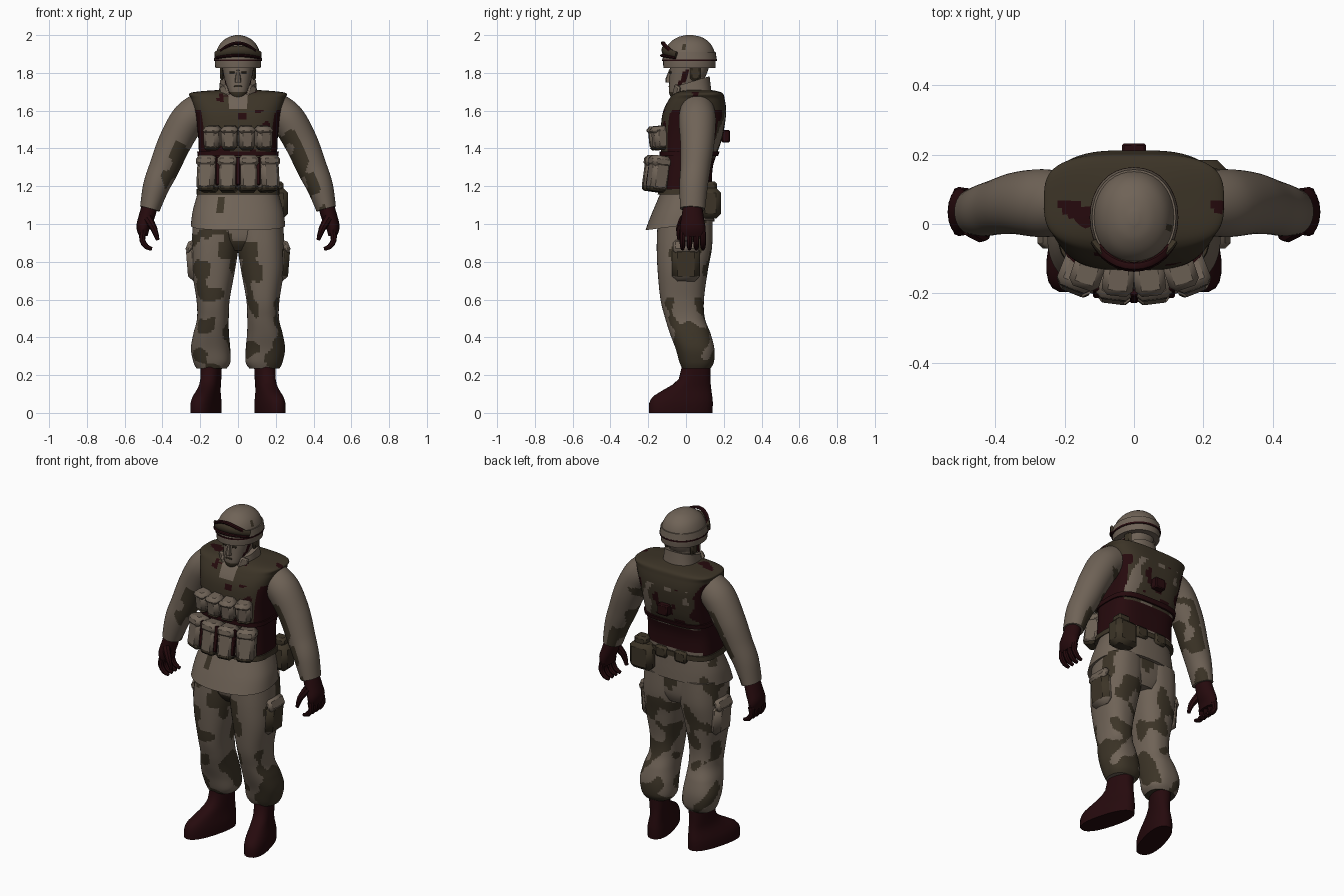
import bpy
import bmesh
import math
from mathutils import Vector, Matrix, noise

if "Cube" in bpy.data.objects:
    bpy.data.objects.remove(bpy.data.objects["Cube"], do_unlink=True)

TAN, OLIVE, MAROON = range(3)
SIDES = (("left", 1), ("right", -1))
parts = []


def make_material(name, rgb):
    mat = bpy.data.materials.new(name)
    mat.use_nodes = True
    mat.diffuse_color = (*rgb, 1)
    mat.node_tree.nodes["Principled BSDF"].inputs["Base Color"].default_value = (*rgb, 1)
    return mat


MATERIALS = [make_material("desert tan", (.16, .125, .095)),
             make_material("dark olive", (.045, .034, .02)),
             make_material("dark maroon", (.019, .003, .004))]


def finish(name, bm, colour):
    """Turn a bmesh into an object; colour is an index or a rule of (centre, normal)."""
    bmesh.ops.recalc_face_normals(bm, faces=bm.faces)
    bm.normal_update()
    for face in bm.faces:
        face.material_index = colour(face.calc_center_median(), face.normal) if callable(colour) else colour
    mesh = bpy.data.meshes.new(name)
    bm.to_mesh(mesh)
    bm.free()
    for mat in MATERIALS:
        mesh.materials.append(mat)
    obj = bpy.data.objects.new(name, mesh)
    bpy.context.collection.objects.link(obj)
    parts.append(obj)


def spline(rows, steps):
    """Catmull-Rom interpolation between rows of numbers."""
    out = []
    for i in range(len(rows) - 1):
        a, b, c, d = (Vector(rows[max(0, min(len(rows) - 1, i + k))]) for k in (-1, 0, 1, 2))
        for j in range(steps):
            t = j / steps
            out.append(b + .5 * t * (c - a + t * (2 * a - 5 * b + 4 * c - d + t * (3 * (b - c) + d - a))))
    return out + [Vector(rows[-1])]


def skin(name, rings, colour, sides, power, transform=None):
    """Skin a list of (centre, u, v) rings."""
    bm = bmesh.new()
    loops = []
    for centre, u, v in rings:
        loop = []
        for k in range(sides):
            a = math.tau * k / sides
            c, s = math.cos(a), math.sin(a)
            c = math.copysign(abs(c) ** (2 / power), c)
            s = math.copysign(abs(s) ** (2 / power), s)
            loop.append(bm.verts.new(centre + u * c + v * s))
        loops.append(loop)
    for low, high in zip(loops, loops[1:]):
        for k in range(sides):
            n = (k + 1) % sides
            bm.faces.new((low[k], low[n], high[n], high[k]))
    bm.faces.new(loops[0])
    bm.faces.new(loops[-1])
    if transform:
        bm.transform(transform)
    finish(name, bm, colour)


def stack(name, rows, colour, sides=24, power=2.4, steps=4, slope=0, mirror=1, transform=None):
    """Upright form from rows of (z, centre x, half width, front y, back y)."""
    rings = []
    for z, x, w, front, back in spline(rows, steps):
        y, d = (front + back) / 2, (back - front) / 2
        rings.append((Vector((x * mirror, y, z + slope * y)), Vector((w, 0, 0)), Vector((0, d, slope * d))))
    skin(name, rings, colour, sides, power, transform)


def tube(name, rows, colour, sides=16, steps=4, mirror=1):
    """Bent limb from rows of (x, y, z, radius, depth radius)."""
    path = spline(rows, steps)
    rings = []
    for i, row in enumerate(path):
        tangent = path[min(i + 1, len(path) - 1)] - path[max(i - 1, 0)]
        t = Vector(tangent[:3])
        t.x *= mirror
        t.normalize()
        u = Vector((0, 1, 0)).cross(t).normalized()
        rings.append((Vector((row[0] * mirror, row[1], row[2])), u * row[3], t.cross(u) * row[4]))
    skin(name, rings, colour, sides, 2)


def block(name, centre, size, colour, turn=0, lean=0, pitch=0, bevel=.012):
    bm = bmesh.new()
    bmesh.ops.create_cube(bm, size=1, matrix=Matrix.Diagonal((*size, 1)))
    bmesh.ops.bevel(bm, geom=bm.edges[:], offset=bevel, segments=1, affect='EDGES')
    bm.transform(Matrix.Translation(centre) @ Matrix.Rotation(turn, 4, 'Z')
                 @ Matrix.Rotation(lean, 4, 'Y') @ Matrix.Rotation(pitch, 4, 'X'))
    finish(name, bm, colour)


# Colour rules
def spots(p, scale=11):
    return noise.noise(Vector((p.x * scale + 3, p.y * scale, p.z * scale * .9 + 7)))


def camo_trousers(p, n):
    crotch = n.y < 0 and abs(p.x) < .1 and .82 < p.z < .91
    limit = .1 if abs(n.x) > .6 else .2
    if p.z < .4:
        limit = .02
    return OLIVE if crotch or spots(p) > limit else TAN


def camo_sleeve(p, n):
    inner = n.x * p.x < 0 and p.z < 1.5
    return OLIVE if inner and spots(p) > .08 else TAN


def camo_light(p, n):
    return OLIVE if n.y > -.2 and spots(p, 13) > .36 else TAN


def jacket_rule(p, n):
    smudge = n.y < 0 and 1.06 < p.z < 1.14 and abs(p.x + .2 - p.z * .12 + .02) < .022
    return OLIVE if smudge else camo_light(p, n)


def vest_rule(p, n):
    s = spots(p)
    if n.y < -.2 and abs(p.x) < (p.z - 1.55) * .4:
        return TAN
    if p.z > 1.6:
        return MAROON if s > .38 else OLIVE
    if abs(n.x) > .7:
        return MAROON
    if n.y > 0:
        if p.z < 1.2:
            return TAN
        if p.z < 1.35 or s > .17:
            return MAROON
        return TAN if s < -.36 else OLIVE
    return MAROON if s > .2 else OLIVE


def face_rule(p, n):
    strap = p.z < 1.82 and abs(p.y + .02 + (1.76 - p.z) * .5) < .014
    return MAROON if strap else OLIVE if p.z < 1.7 else TAN


def collar_rule(p, n):
    return MAROON if p.y < 0 and abs(p.x) < .035 and p.z > 1.65 else TAN


# Boots, trousers and cargo pockets
for side, s in SIDES:
    pivot = Vector((.14 * s, .06, 0))
    splay = Matrix.Translation(pivot) @ Matrix.Rotation(.27 * s, 4, 'Z') @ Matrix.Translation(-pivot)
    stack(side + "_boot", [(0, .145, .066, -.205, .14), (.05, .145, .066, -.205, .143), (.09, .143, .058, -.18, .14),
                           (.13, .14, .05, -.11, .135), (.18, .14, .05, -.04, .13), (.28, .14, .054, -.02, .13)],
          MAROON, steps=2, mirror=s, transform=splay)
    stack(side + "_trouser_leg", [(.235, .14, .08, -.02, .13), (.27, .138, .098, -.035, .148),
                                  (.34, .145, .104, -.055, .15), (.42, .142, .094, -.085, .13),
                                  (.5, .133, .084, -.11, .1), (.6, .132, .088, -.135, .095),
                                  (.75, .13, .113, -.15, .115), (.88, .122, .124, -.155, .138),
                                  (1.02, .117, .12, -.15, .14)],
          camo_trousers, sides=60, steps=12, mirror=s)
    block(side + "_cargo_pocket", (.235 * s, 0, .79), (.07, .15, .19), camo_trousers, lean=.08 * s, bevel=.03)
    block(side + "_pocket_flap", (.252 * s, 0, .88), (.04, .14, .07), TAN, lean=-.4 * s, bevel=.015)
stack("trouser_seat", [(.86, 0, .12, -.1, .11), (.92, 0, .2, -.135, .13), (1.05, 0, .21, -.14, .135)],
      camo_trousers, sides=60, steps=8)

# Jacket hem, vest and belts
stack("jacket_skirt", [(.995, 0, .25, -.215, .15), (1.07, 0, .24, -.185, .147), (1.16, 0, .215, -.145, .14),
                       (1.22, 0, .2, -.12, .12)], jacket_rule, sides=72, steps=8, slope=.13)
stack("vest", [(1.16, 0, .213, -.14, .14), (1.3, 0, .208, -.13, .142), (1.45, 0, .21, -.135, .19),
               (1.58, 0, .228, -.125, .212), (1.66, 0, .248, -.09, .205), (1.695, 0, .248, -.055, .19),
               (1.71, 0, .1, 0, .13)], vest_rule, sides=88, power=3.3, steps=13)
stack("waist_belt", [(1.155, 0, .221, -.15, .148), (1.185, 0, .219, -.147, .148)], OLIVE, sides=32, power=3.3, steps=1)
stack("chest_strap", [(1.36, 0, .215, -.14, .17), (1.385, 0, .216, -.14, .178)], MAROON, sides=32, power=3.3, steps=1)
stack("collar", [(1.62, 0, .11, -.055, .14), (1.7, 0, .1, -.065, .13), (1.745, 0, .096, -.06, .125)],
      collar_rule, sides=40, slope=.3)
for side, s in SIDES:
    block(side + "_collar_point", (.068 * s, -.052, 1.69), (.05, .02, .09), TAN, turn=.6 * s, lean=.35 * s, bevel=.008)

# Two rows of pouches following the curve of the chest
for row, gap, z, y, size, pitch in (("upper", .09, 1.455, -.155, (.085, .085, .12), .1),
                                    ("lower", .106, 1.265, -.175, (.102, .1, .18), -.14)):
    for i in range(4):
        x = (i - 1.5) * gap
        y_here = y + 1.2 * x * x
        width, depth, height = size
        angle = {"turn": x * 2.4, "pitch": pitch}
        block(f"{row}_pouch_{i + 1}", (x, y_here, z), size, TAN, bevel=.02, **angle)
        block(f"{row}_pouch_flap_{i + 1}", (x, y_here - .003 - pitch * height * .4, z + height * .36),
              (width + .005, depth + .01, height * .34), TAN, bevel=.018, **angle)
        block(f"{row}_pouch_base_{i + 1}", (x, y_here + pitch * height * .4, z - height * .42),
              (width * .9, depth * .97, height * .2), OLIVE, **angle)
for i in (-1, 0, 1):
    block(f"pouch_strap_{i + 2}", (i * .106, -.208 + .015 * abs(i), 1.28), (.024, .02, .15), MAROON,
          pitch=-.14, bevel=.004)
block("back_radio", (0, .21, 1.465), (.07, .045, .065), MAROON, bevel=.006)
block("canteen", (.19, .13, 1.11), (.15, .11, .16), OLIVE, bevel=.025)
block("canteen_cap", (.2, .13, 1.2), (.08, .07, .05), OLIVE)
for side, s in SIDES:
    block(side + "_back_pouch", (.065 * s, .14, 1.165), (.08, .035, .07), OLIVE)

# Sleeves and gloved hands
for side, s in SIDES:
    tube(side + "_sleeve", [(.19, .06, 1.605, .095, .09), (.265, .06, 1.55, .093, .098), (.335, .06, 1.43, .088, .09),
                            (.39, .05, 1.3, .08, .08), (.433, .04, 1.2, .07, .075), (.467, .035, 1.08, .053, .066)],
         camo_sleeve, sides=48, steps=11, mirror=s)
    tube(side + "_palm", [(.465, .035, 1.1, .042, .05), (.486, .035, 1.03, .042, .06), (.502, .035, .98, .036, .068),
                          (.5, .035, .935, .022, .064)], MAROON, mirror=s)
    for i in range(4):
        y = -.018 + .036 * i
        tube(f"{side}_finger_{i + 1}", [(.502, y, .955, .018, .017), (.507, y, .915, .016, .016),
                                        (.485, y, .88, .014, .014), (.455, y, .868, .009, .009)],
             MAROON, sides=8, steps=2, mirror=s)
    tube(side + "_thumb", [(.478, -.01, 1.03, .024, .024), (.445, -.035, .975, .018, .018),
                           (.425, -.035, .915, .01, .01)], MAROON, sides=8, steps=2, mirror=s)

# Head and face
stack("neck", [(1.62, 0, .07, -.03, .1), (1.8, 0, .065, -.02, .1)], TAN)
stack("head", [(1.67, 0, .03, -.08, -.02), (1.7, 0, .052, -.09, .03), (1.76, 0, .07, -.088, .09),
               (1.83, 0, .083, -.083, .12), (1.9, 0, .08, -.07, .11)], face_rule, sides=48, steps=6)
stack("nose", [(1.75, 0, .017, -.108, -.07), (1.765, 0, .016, -.11, -.07), (1.82, 0, .007, -.088, -.07)],
      TAN, sides=8, steps=1)
block("mouth", (0, -.089, 1.728), (.04, .008, .008), OLIVE, bevel=.002)
for side, s in SIDES:
    block(side + "_eye", (.032 * s, -.083, 1.802), (.026, .009, .01), OLIVE, turn=.25 * s, bevel=.002)
    block(side + "_ear_flap", (.085 * s, .05, 1.8), (.022, .06, .08), OLIVE)

# Helmet with band and raised goggles that follow its brow
stack("helmet", [(1.825, 0, .12, -.12, .155), (1.87, 0, .122, -.12, .157), (1.92, 0, .112, -.11, .148),
                 (1.96, 0, .09, -.085, .125), (1.988, 0, .053, -.045, .085), (2, 0, .012, 0, .035)],
      camo_light, sides=40, power=2.1, steps=5)
stack("helmet_band", [(1.872, 0, .127, -.125, .163), (1.91, 0, .121, -.118, .157)], TAN, sides=32, power=2.1, steps=1)
stack("helmet_band_seam", [(1.862, 0, .127, -.126, .163), (1.872, 0, .128, -.127, .164)], MAROON,
      sides=32, power=2.1, steps=1)


def brow(x, out):
    return .02 - (.138 + out) * math.sqrt(1 - (x / .13) ** 2)


BROW_X = (-.112, -.085, -.045, 0, .045, .085, .112)
for name, base, rise, radius, out, colour in (("goggle_upper_frame", 1.89, .068, .009, .004, MAROON),
                                              ("goggle_lower_frame", 1.88, .012, .008, .008, MAROON),
                                              ("goggle_lens", 1.89, .03, .024, 0, OLIVE)):
    tube(name, [(x, brow(x, out), base + rise * (1 - (x / .115) ** 2), radius, .012) for x in BROW_X],
         colour, sides=8, steps=2)

# Smooth shading with crisp edges
bpy.ops.object.select_all(action='DESELECT')
for obj in parts:
    obj.select_set(True)
bpy.context.view_layer.objects.active = parts[0]
bpy.ops.object.shade_smooth_by_angle(angle=math.radians(40))
